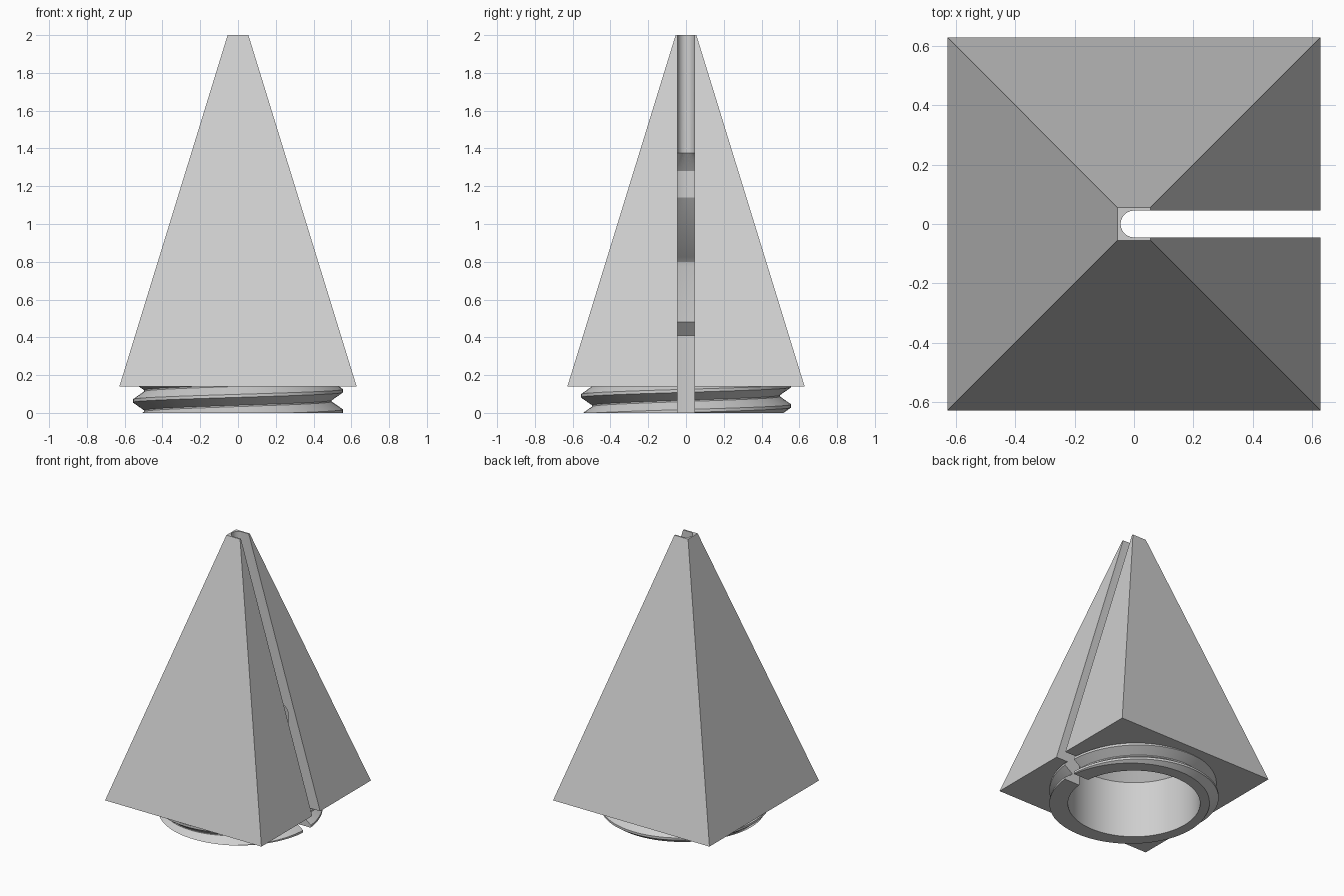
import bpy, bmesh
from math import pi, sin, cos, radians

if "Cube" in bpy.data.objects:
    bpy.data.objects.remove(bpy.data.objects["Cube"])

grey = bpy.data.materials.new("light_grey")
grey.use_nodes = True
colour = (0.62, 0.62, 0.62, 1)
grey.diffuse_color = colour
grey.node_tree.nodes["Principled BSDF"].inputs["Base Color"].default_value = colour


def make(name, bm):
    bmesh.ops.recalc_face_normals(bm, faces=bm.faces)
    mesh = bpy.data.meshes.new(name)
    bm.to_mesh(mesh)
    bm.free()
    mesh.materials.append(grey)
    obj = bpy.data.objects.new(name, mesh)
    bpy.context.collection.objects.link(obj)
    return obj


def skin(name, rings):
    """Join matching closed rings of points into a capped solid."""
    bm = bmesh.new()
    loops = [[bm.verts.new(p) for p in ring] for ring in rings]
    n = len(loops[0])
    for a, b in zip(loops, loops[1:]):
        for i in range(n):
            j = (i + 1) % n
            bm.faces.new((a[i], a[j], b[j], b[i]))
    bm.faces.new(loops[0])
    bm.faces.new(loops[-1])
    return make(name, bm)


def lathe(name, profile, sides=96):
    return skin(name, [[(r * cos(2 * pi * i / sides), r * sin(2 * pi * i / sides), z)
                        for i in range(sides)] for r, z in profile])


def square(h, z):
    return [(-h, -h, z), (h, -h, z), (h, h, z), (-h, h, z)]


def combine(target, tool, operation):
    mod = target.modifiers.new(operation.title(), "BOOLEAN")
    mod.operation, mod.solver, mod.object = operation, "EXACT", tool
    bpy.context.view_layer.objects.active = target
    bpy.ops.object.modifier_apply(modifier=mod.name)
    bpy.data.objects.remove(tool)


# Threaded neck: a core with one right-handed helical ridge, trimmed flat below
body = lathe("slotted_pyramid", [(0.497, -0.3), (0.497, 0.2)])
pitch, steps = 0.107, 96
section = [(0.46, -0.05), (0.497, -0.05), (0.557, -0.008),
           (0.557, 0.008), (0.497, 0.05), (0.46, 0.05)]
ridge = []
for k in range(-steps, 2 * steps + 1):
    a = 2 * pi * k / steps
    ridge.append([(r * cos(a), r * sin(a), 0.01 + pitch * k / steps + dz)
                  for r, dz in section])
combine(body, skin("thread_ridge", ridge), "UNION")
combine(body, skin("floor_trim", [square(1, -1), square(1, 0)]), "DIFFERENCE")

# Tall truncated pyramid
combine(body, skin("pyramid", [square(0.628, 0.14), square(0.055, 2)]), "UNION")

# Stepped, bottle-shaped hollow
hollow = [(0.435, -0.1), (0.435, 0.41), (0.375, 0.48), (0.375, 0.775),
          (0.37, 0.8), (0.35, 0.825), (0.26, 0.9), (0.11, 1.14),
          (0.11, 1.28), (0.045, 1.375), (0.03, 1.39)]
combine(body, lathe("hollow", hollow), "DIFFERENCE")

# Full-height slot with a round inner end, open towards +x
w = 0.045
outline = [(1, -w), (1, w)] + [(w * cos(a), w * sin(a)) for a in
                               (pi / 2 + pi * i / 20 for i in range(21))]
slot = skin("slot", [[(x, y, z) for x, y in outline] for z in (-0.2, 2.2)])
combine(body, slot, "DIFFERENCE")

# Smooth the round walls, keep the flat faces crisp
bpy.ops.object.select_all(action="DESELECT")
body.select_set(True)
bpy.context.view_layer.objects.active = body
bpy.ops.object.shade_smooth_by_angle(angle=radians(20))
